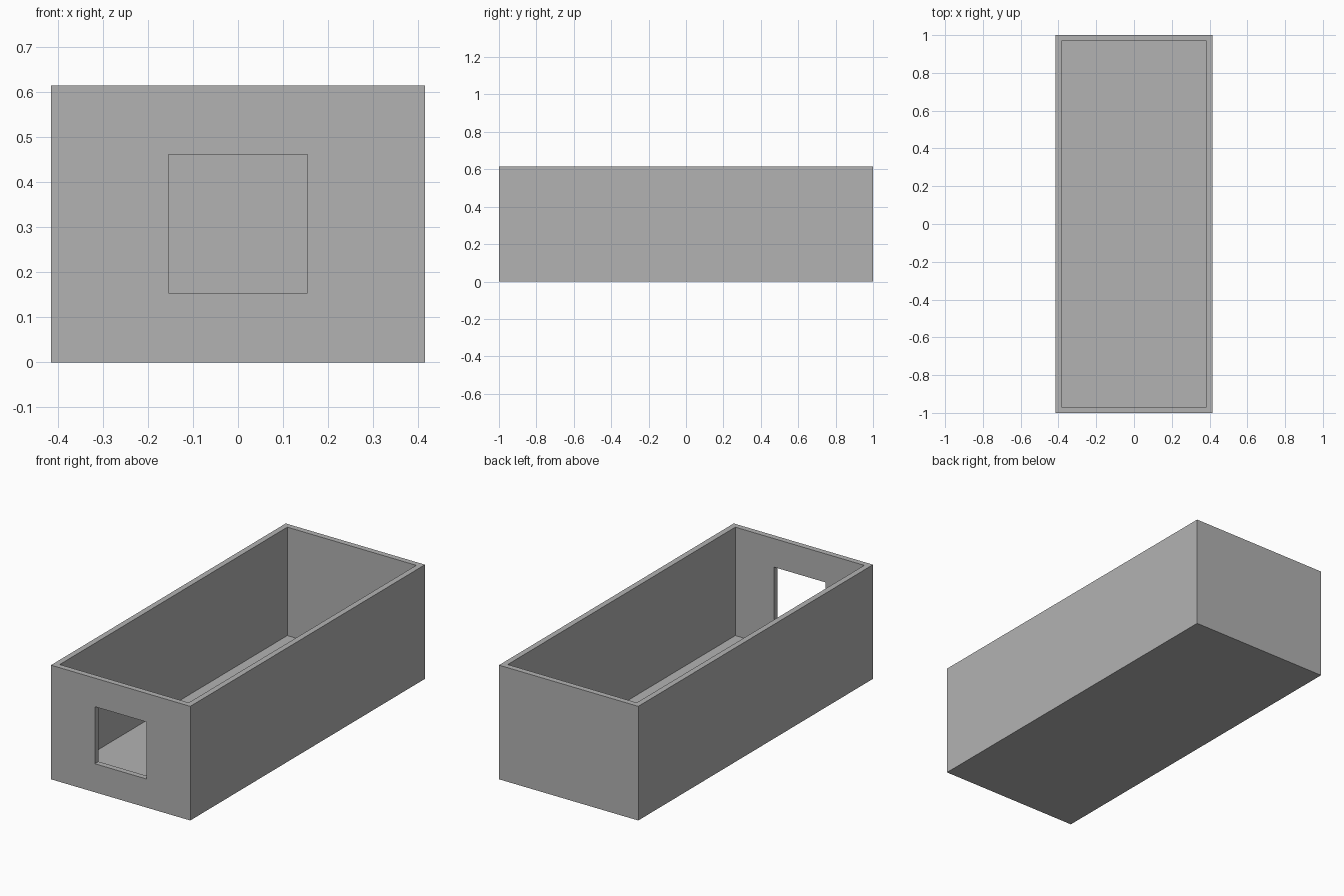
import bpy

cube = bpy.data.objects.get("Cube")
if cube:
    bpy.data.objects.remove(cube, do_unlink=True)

UNIT = 2 / 65                       # wall thickness
WIDTH, LENGTH, HEIGHT = 27 * UNIT, 2.0, 20 * UNIT
OPENING = 10 * UNIT

grey = bpy.data.materials.new("plain grey")
grey.use_nodes = True
colour = (0.448, 0.448, 0.448, 1)
grey.diffuse_color = colour
grey.node_tree.nodes["Principled BSDF"].inputs["Base Color"].default_value = colour


def box(name, size, centre):
    """Add a box of the given size with its scale applied."""
    bpy.ops.mesh.primitive_cube_add(size=1, location=centre)
    obj = bpy.context.object
    obj.name = name
    obj.scale = size
    bpy.ops.object.transform_apply(location=True, rotation=False, scale=True)
    obj.data.materials.append(grey)
    return obj


def cut(target, cutter):
    """Subtract the cutter from the target, then discard the cutter."""
    cutter.hide_render = True
    mod = target.modifiers.new(cutter.name, "BOOLEAN")
    mod.operation = "DIFFERENCE"
    mod.solver = "EXACT"
    mod.object = cutter
    bpy.context.view_layer.objects.active = target
    bpy.ops.object.modifier_apply(modifier=mod.name)
    bpy.data.objects.remove(cutter, do_unlink=True)


# Open-topped box with a floor
open_box = box("open_box", (WIDTH, LENGTH, HEIGHT), (0, 0, HEIGHT / 2))
cut(open_box, box("cavity_cutter",
                  (WIDTH - 2 * UNIT, LENGTH - 2 * UNIT, HEIGHT),
                  (0, 0, HEIGHT / 2 + UNIT)))

# Square opening through the front wall only
cut(open_box, box("opening_cutter",
                  (OPENING, 4 * UNIT, OPENING),
                  (0, -LENGTH / 2, HEIGHT / 2)))
